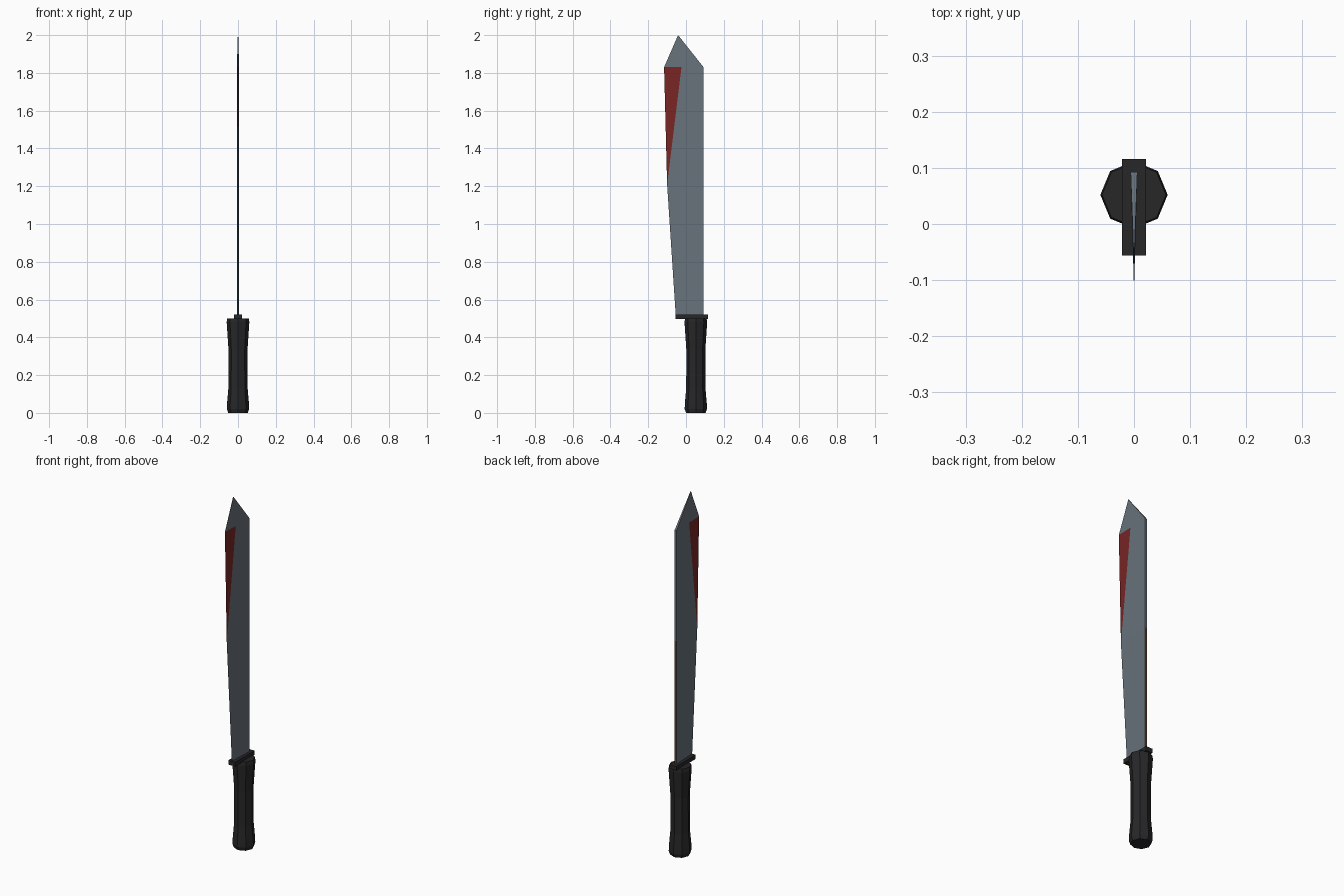
import bpy, bmesh, math

if "Cube" in bpy.data.objects:
    bpy.data.objects.remove(bpy.data.objects["Cube"])


def material(name, rgb):
    m = bpy.data.materials.new(name)
    m.diffuse_color = (*rgb, 1)
    m.use_nodes = True
    m.node_tree.nodes["Principled BSDF"].inputs["Base Color"].default_value = m.diffuse_color
    return m


def make_object(name, bm, mats):
    bmesh.ops.recalc_face_normals(bm, faces=bm.faces)
    mesh = bpy.data.meshes.new(name)
    bm.to_mesh(mesh)
    bm.free()
    for m in mats:
        mesh.materials.append(m)
    ob = bpy.data.objects.new(name, mesh)
    bpy.context.collection.objects.link(ob)
    return ob


steel = material("steel", (0.14, 0.17, 0.20))
red = material("red_stain", (0.19, 0.018, 0.018))
rust = material("rust", (0.12, 0.05, 0.025))
black = material("black_grip", (0.02, 0.02, 0.022))

# Grip: eight-sided lathe with flared ends, (radius, z)
profile = [(0.052, 0), (0.059, 0.02), (0.058, 0.05), (0.051, 0.13),
           (0.050, 0.33), (0.060, 0.48), (0.057, 0.50)]
SIDES, GRIP_Y = 8, 0.052
bm = bmesh.new()
rings = []
for r, z in profile:
    rings.append([bm.verts.new((r * math.cos(i * math.tau / SIDES),
                                GRIP_Y + r * math.sin(i * math.tau / SIDES), z))
                  for i in range(SIDES)])
for a, b in zip(rings, rings[1:]):
    for i in range(SIDES):
        j = (i + 1) % SIDES
        bm.faces.new((a[i], a[j], b[j], b[i]))
bm.faces.new(rings[0])
bm.faces.new(rings[-1])
make_object("grip", bm, [black])

# Guard: thin rectangular plate
bm = bmesh.new()
bmesh.ops.create_cube(bm, size=1)
bmesh.ops.scale(bm, vec=(0.042, 0.172, 0.024), verts=bm.verts)
bmesh.ops.translate(bm, vec=(0, 0.03, 0.508), verts=bm.verts)
make_object("guard", bm, [black])

# Blade: wedge section, sharp at -y, thick spine at +y; (y, z, half thickness)
points = {
    "heel": (-0.054, 0.51, 0), "belly": (-0.10, 1.21, 0),
    "shoulder": (-0.116, 1.83, 0), "inner": (-0.024, 1.83, 0.0027),
    "tip": (-0.042, 2.0, 0.001), "spine_top": (0.093, 1.83, 0.006),
    "spine_mid": (0.093, 1.21, 0.006), "spine_low": (0.093, 0.51, 0.006),
}
bm = bmesh.new()
right, left = {}, {}
for key, (y, z, h) in points.items():
    right[key] = bm.verts.new((h, y, z))
    left[key] = bm.verts.new((-h, y, z)) if h else right[key]

# Side faces, repeated on both sides, with material slot
sides = [("heel belly spine_mid spine_low", 0),
         ("belly inner spine_top spine_mid", 0),
         ("belly shoulder inner", 1),
         ("shoulder tip inner", 0),
         ("inner tip spine_top", 0)]
for keys, slot in sides:
    for side in (right, left):
        bm.faces.new([side[k] for k in keys.split()]).material_index = slot

# Spine strips: rusty lower half, steel above, then the clipped point
for a, b, slot in (("spine_low", "spine_mid", 2), ("spine_mid", "spine_top", 0),
                   ("spine_top", "tip", 0)):
    f = bm.faces.new((right[a], right[b], left[b], left[a]))
    f.material_index = slot
bm.faces.new((right["tip"], right["shoulder"], left["tip"]))
bm.faces.new((right["heel"], right["spine_low"], left["spine_low"]))
make_object("blade", bm, [steel, red, rust])
